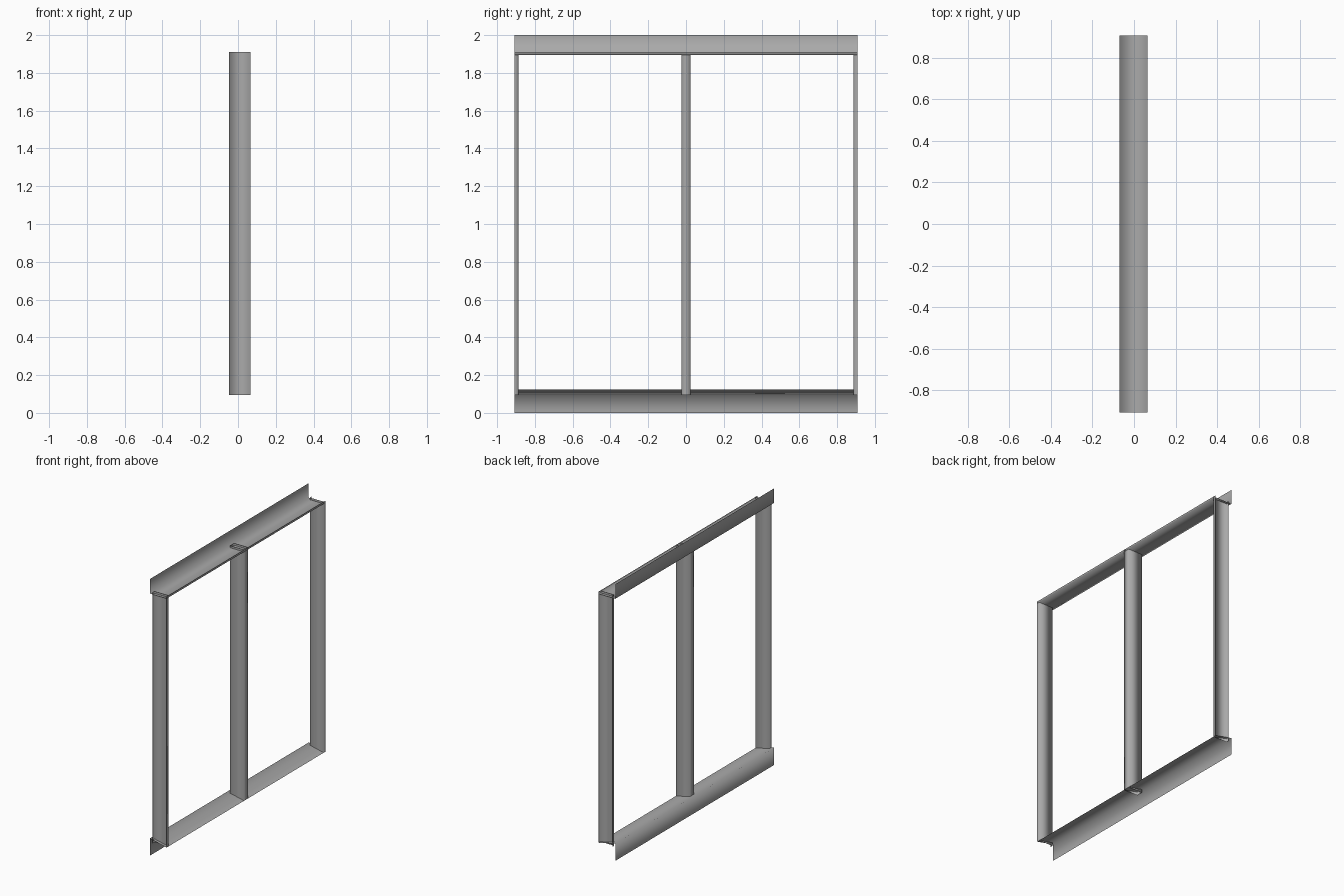
import bpy, bmesh
from mathutils import Vector

if "Cube" in bpy.data.objects:
    bpy.data.objects.remove(bpy.data.objects["Cube"])

grey = bpy.data.materials.new("frame_grey")
grey.diffuse_color = (0.4, 0.4, 0.4, 1)
grey.use_nodes = True
grey.node_tree.nodes["Principled BSDF"].inputs["Base Color"].default_value = grey.diffuse_color


def sheet(name, profile, direction, closed=False, flip=False):
    """Sweep an open or closed profile of thin sheet along a direction."""
    bm = bmesh.new()
    step = Vector(direction)
    a = [bm.verts.new(p) for p in profile]
    b = [bm.verts.new(Vector(p) + step) for p in profile]
    n = len(a)
    for i in range(n if closed else n - 1):
        j = (i + 1) % n
        bm.faces.new((a[i], a[j], b[j], b[i]))
    if flip:
        bmesh.ops.reverse_faces(bm, faces=bm.faces)
    for f in bm.faces:
        f.smooth = True
    me = bpy.data.meshes.new(name)
    bm.to_mesh(me)
    bm.free()
    me.materials.append(grey)
    ob = bpy.data.objects.new(name, me)
    bpy.context.collection.objects.link(ob)
    return ob


HALF = 0.908            # half width of the frame
BACK, FRONT = -0.047, 0.065
FIN = -0.07             # plane of the upright flanges
LOW, HIGH = 0.095, 1.91
LENGTH = (0, 2 * HALF, 0)
RISE = (0, 0, HIGH - LOW)

# Head: upright flange, flat web and a small upturned lip (faces up and forward)
head = [(FIN, 2.0), (FIN, 1.895), (FRONT, 1.895), (FRONT, HIGH)]
sheet("head_rail", [(x, -HALF, z) for x, z in head], LENGTH, flip=True)

# Sill: hanging flange and a sloped top (faces up and backward)
sill = [(FIN, 0.0), (FIN, 0.125), (FRONT, LOW)]
sheet("sill_rail", [(x, -HALF, z) for x, z in sill], LENGTH, flip=True)

# Side jambs: channels opening outward
for side, label in ((-1, "left"), (1, "right")):
    outer, inner = side * HALF, side * (HALF - 0.021)
    channel = [(BACK, outer), (BACK, inner), (FRONT, inner), (FRONT, outer)]
    sheet(label + "_jamb", [(x, y, LOW) for x, y in channel], RISE, flip=side < 0)

# Centre mullion: hollow box
box = [(BACK, -0.023), (FRONT, -0.023), (FRONT, 0.023), (BACK, 0.023)]
sheet("centre_mullion", [(x, y, LOW) for x, y in box], RISE, closed=True)
